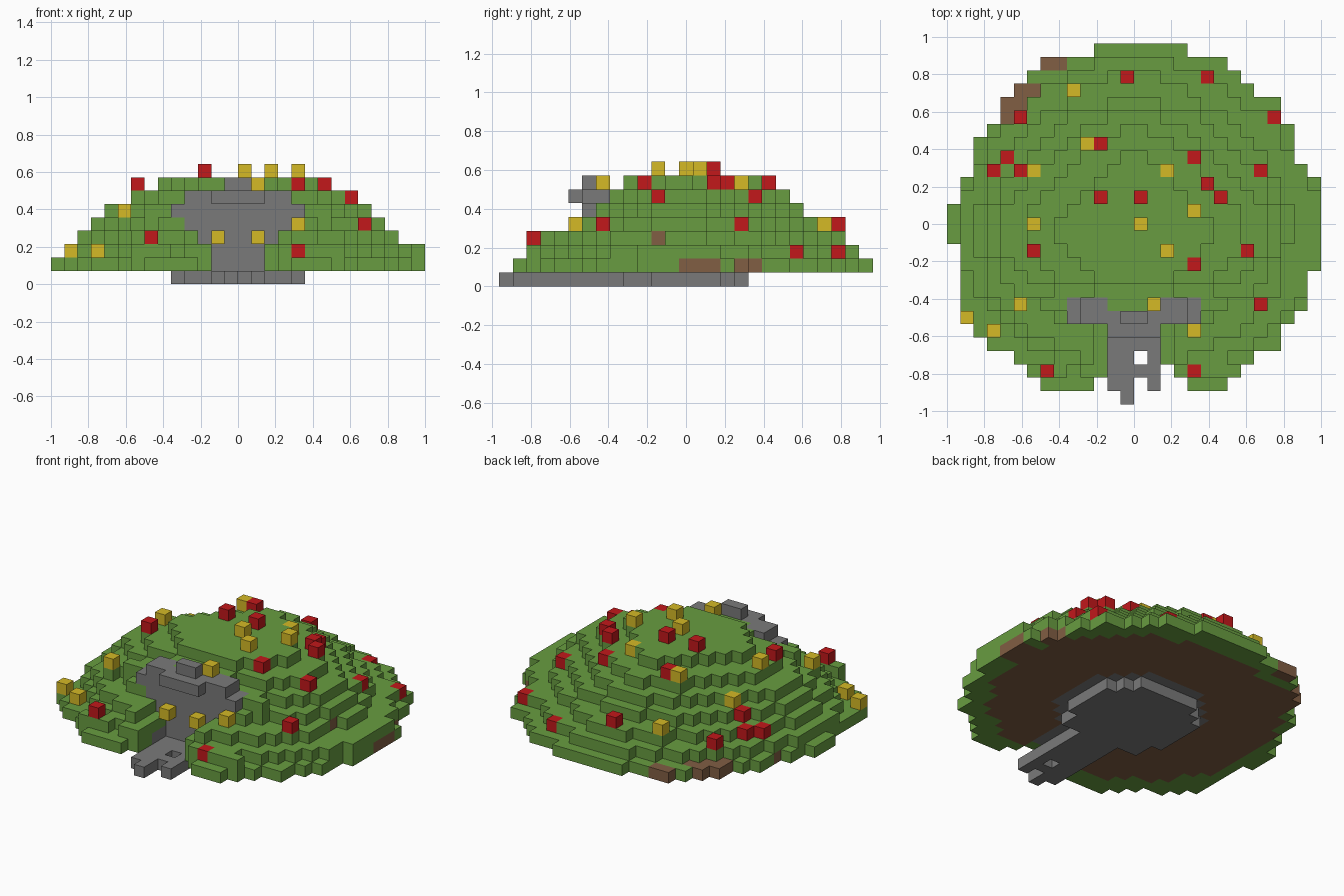
import bpy
import bmesh
from mathutils import Vector

if "Cube" in bpy.data.objects:
    bpy.data.objects.remove(bpy.data.objects["Cube"], do_unlink=True)

CELL = 1 / 14


def make_material(name, color):
    mat = bpy.data.materials.new(name)
    mat.use_nodes = True
    mat.diffuse_color = (*color, 1)
    mat.node_tree.nodes["Principled BSDF"].inputs["Base Color"].default_value = (*color, 1)
    return mat


materials = {
    "hill_grass": make_material("leaf green", (0.138, 0.335, 0.052)),
    "hill_soil": make_material("soil brown", (0.22, 0.112, 0.057)),
    "stone_entrance": make_material("stone grey", (0.193, 0.193, 0.193)),
    "red_flowers": make_material("flower red", (0.54, 0.009, 0.011)),
    "yellow_flowers": make_material("flower yellow", (0.66, 0.49, 0.019)),
}

cells = {}  # (column, row, layer) -> part name


def fill(part, columns, rows, layer):
    for i in range(*columns):
        for j in range(*rows):
            cells[i, j, layer] = part


def inside(i, j, left, right, front, back, back_power=2):
    """True when a cell centre lies in an oval with four radii and a tapered back."""
    x = i + 0.5
    power = back_power if j > 0 else 2
    across = abs(x) / (right if x > 0 else left)
    along = abs(j) / (back if j > 0 else front)
    return across ** power + along ** power <= 1


# Footprint of the hill: left and right reach of each row, back to front
left_reach = [3, 7, 8, 9, 10, 10, 11, 12, 12, 12, 13, 13, 14, 14, 14,
              13, 13, 13, 13, 13, 13, 12, 11, 9, 8, 7]
right_reach = [4, 7, 8, 9, 11, 11, 12, 12, 12, 13, 14, 14, 14, 14, 14,
               14, 14, 13, 13, 13, 12, 11, 11, 9, 8, 7]
for n, (left, right) in enumerate(zip(left_reach, right_reach)):
    fill("hill_grass", (-left, right), (13 - n, 14 - n), 1)
footprint = [(i, j) for i, j, k in cells]

# Terraces: left, right, front and back radii and taper, from the second layer up
terraces = [(13, 14, 11.5, 12.5, 1.7), (12, 12, 10.5, 11.5, 1.5), (11, 11, 8.2, 9.5, 1.6),
            (10, 10, 6.5, 8.5, 1.4), (8.3, 8.2, 5.5, 7.5, 1.3), (6, 6, 4.5, 5.5, 1.2)]
for layer, shape in enumerate(terraces, start=2):
    for i, j in footprint:
        if inside(i, j, *shape):
            cells[i, j, layer] = "hill_grass"

# Turf shoulders either side of the gully
for side in (-8, 5):
    fill("hill_grass", (side, side + 3), (-11, -10), 2)
for side in (-7, 5):
    fill("hill_grass", (side, side + 2), (-6, -5), 5)

# Soil under the grass, breaking through at the rim in places
for i, j in footprint:
    flank = i > 8 and j in (0, 1, 2, 4, 5)
    back_corner = (i < -7 and j in (8, 9, 10)) or (i < -5 and j == 12)
    gully_bank = -4 < i < 3 and j < -7
    core = inside(i, j, 12.3, 12.3, 11.3, 11.8) and not gully_bank
    if flank or back_corner or core:
        cells[i, j, 1] = "hill_soil"
cells.pop((11, -2, 3), None)
cells[10, -2, 3] = "hill_soil"

# Stone chamber floor with a wall ring above it
for i, j in footprint:
    if inside(i, j, 5.2, 5.2, 5.6, 4.6):
        cells[i, j, 0] = "stone_entrance"
    if inside(i, j, 6.2, 6.2, 6.6, 5.6):
        cells[i, j, 1] = "stone_entrance"

# Gully and stone facade, flaring outwards with height
for layer, half in enumerate((2, 2, 3, 4, 5, 4, 1), start=1):
    for i in range(-half, half):
        for j in range(-13, -7):
            cells.pop((i, j, layer), None)
    fill("stone_entrance", (-half, half), (-7, -6), layer)
for i in range(-3, 4):
    cells.pop((i, -12, 1), None)
for layer in (1, 2):
    cells.pop((2, -11, layer), None)

# Low stone walls flanking the path
for side in (-3, 2):
    fill("stone_entrance", (side, side + 1), (-9, -6), 1)

# Roof arms, backing and lip over the door
fill("stone_entrance", (-5, 5), (-6, -5), 5)
fill("stone_entrance", (-4, 4), (-6, -5), 6)
fill("hill_grass", (-2, 2), (-6, -5), 6)
fill("stone_entrance", (-2, 2), (-8, -7), 6)

# Broken stone path
fill("stone_entrance", (-2, 2), (-12, -4), 0)
cells[-1, -13, 0] = "stone_entrance"
for j in (-10, -12):
    del cells[0, j, 0]


def plant(part, i, j, layer=None):
    """Stand a flower on its column, or at a given layer, trimming turf outside it."""
    if layer is None:
        layer = max(k for a, b, k in cells if (a, b) == (i, j)) + 1
    else:
        side = 1 if i >= 0 else -1
        for a, b, k in list(cells):
            if b == j and (a - i) * side >= 0 and k >= layer:
                del cells[a, b, k]
    for k in range(1, layer):
        cells.setdefault((i, j, k), "hill_grass")
    cells[i, j, layer] = part


# Flowers scattered over the hill
red = [(-1, 11), (5, 11, 2), (10, 8, 2), (-9, 8, 3), (-3, 6, 7), (-10, 5, 3), (4, 5, 6),
       (-11, 4, 3), (-9, 4, 4), (9, 4, 4), (5, 3, 7), (-3, 2, 8), (0, 2, 8), (6, 2, 7),
       (-8, -2, 7), (8, -2), (4, -3), (9, -6, 4), (-7, -11, 3), (4, -11)]
yellow = [(-5, 10, 4), (-4, 6, 7), (-8, 4, 5), (2, 4, 7), (4, 1, 8), (-8, 0), (0, 0),
          (2, -2), (-9, -6, 5), (1, -6), (-13, -7), (-11, -8), (4, -8, 4)]
for spot in yellow:
    plant("yellow_flowers", *spot)
for spot in red:
    plant("red_flowers", *spot)
cells[-4, 6, 7] = "yellow_flowers"
cells[2, 4, 7] = "yellow_flowers"

# Lanterns either side of the door
for i in (-2, 1):
    cells[i, -8, 3] = "yellow_flowers"

# Skin each part, leaving out faces hidden between neighbouring cells
directions = [Vector(d) * s for d in ((1, 0, 0), (0, 1, 0), (0, 0, 1)) for s in (1, -1)]
for part, mat in materials.items():
    bm = bmesh.new()
    verts = {}
    for (i, j, k), owner in cells.items():
        if owner != part:
            continue
        for d in directions:
            if (i + int(d.x), j + int(d.y), k + int(d.z)) in cells:
                continue
            u = Vector((d.y, d.z, d.x))
            v = d.cross(u)
            center = Vector((i + 0.5, j, k + 0.5)) + d / 2
            corners = []
            for a, b in ((-1, -1), (1, -1), (1, 1), (-1, 1)):
                p = center + u * a / 2 + v * b / 2
                key = tuple(round(c * 2) for c in p)
                if key not in verts:
                    verts[key] = bm.verts.new(p * CELL)
                corners.append(verts[key])
            bm.faces.new(corners)
    mesh = bpy.data.meshes.new(part)
    bm.to_mesh(mesh)
    bm.free()
    mesh.materials.append(mat)
    bpy.context.collection.objects.link(bpy.data.objects.new(part, mesh))
